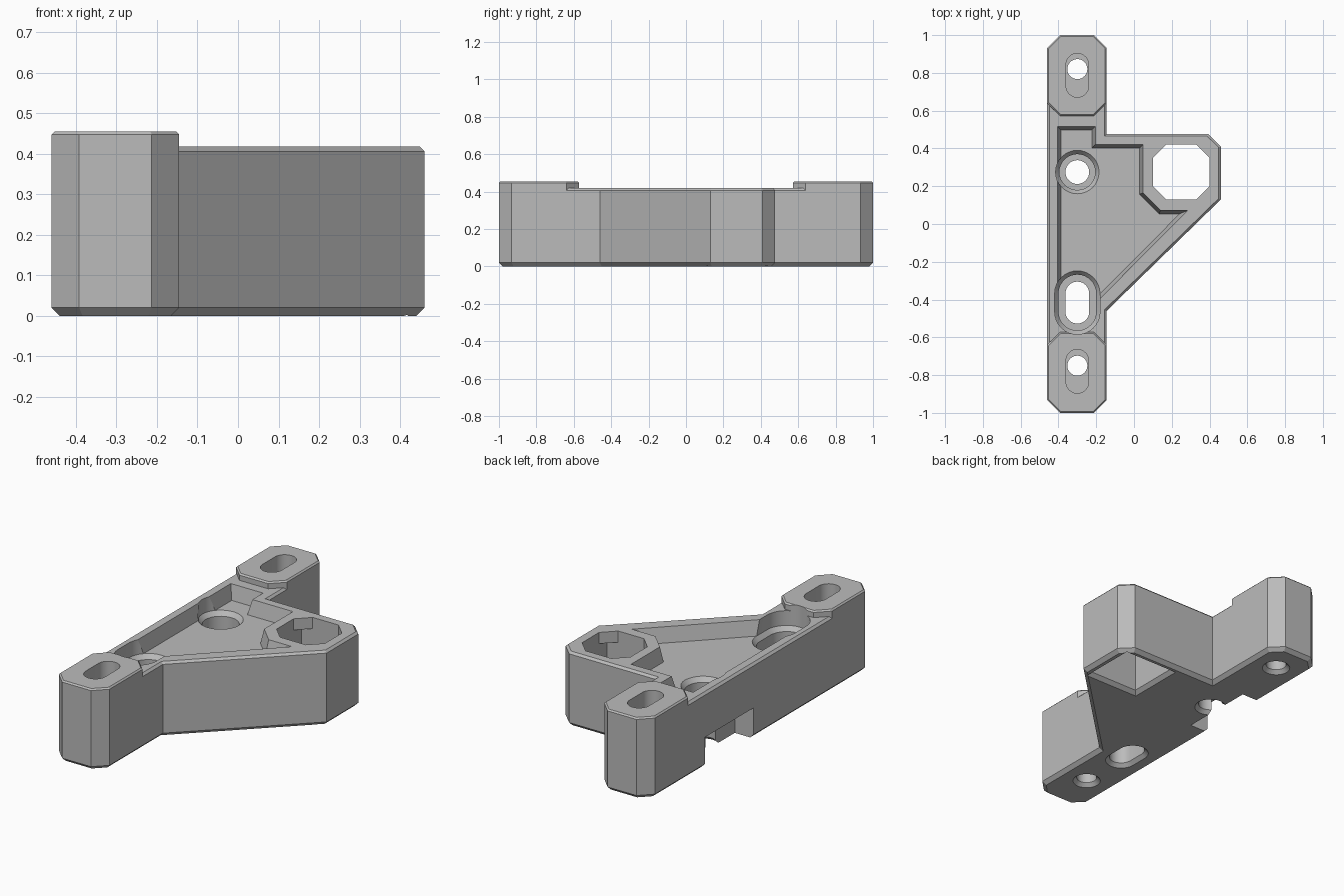
import bpy, bmesh, math
from mathutils import Vector

old = bpy.data.objects.get("Cube")
if old:
    bpy.data.objects.remove(old, do_unlink=True)

grey = bpy.data.materials.new("matte_grey")
grey.use_nodes = True
colour = (0.5, 0.5, 0.5, 1)
grey.diffuse_color = colour
grey.node_tree.nodes["Principled BSDF"].inputs["Base Color"].default_value = colour


def offset(pts, d):
    """Grow (or shrink) a counter-clockwise outline by d with mitred corners."""
    out = []
    for i, p in enumerate(pts):
        a = (p - pts[i - 1]).normalized()
        b = (pts[(i + 1) % len(pts)] - p).normalized()
        na, nb = Vector((a.y, -a.x)), Vector((b.y, -b.x))
        out.append(p + (na + nb) * d / (1 + na.dot(nb)))
    return out


def prism(name, outline, levels):
    """Stack an outline through (height, offset) levels into a closed solid."""
    pts = [Vector(p) for p in outline]
    bm = bmesh.new()
    rings = [[bm.verts.new((p.x, p.y, z)) for p in offset(pts, d)] for z, d in levels]
    n = len(pts)
    for low, high in zip(rings, rings[1:]):
        for i in range(n):
            j = (i + 1) % n
            bm.faces.new((low[i], low[j], high[j], high[i]))
    bm.faces.new(rings[0][::-1])
    bm.faces.new(rings[-1])
    bmesh.ops.recalc_face_normals(bm, faces=bm.faces)
    mesh = bpy.data.meshes.new(name)
    bm.to_mesh(mesh)
    bm.free()
    mesh.materials.append(grey)
    ob = bpy.data.objects.new(name, mesh)
    bpy.context.collection.objects.link(ob)
    return ob


def capsule(y, r, half=0.0, x=-0.3, n=16):
    """Slot outline along y; a circle when half is zero."""
    pts = []
    for k, cy in ((0, y + half), (1, y - half)):
        for i in range(n + (1 if half else 0)):
            t = math.pi * (k + i / n)
            pts.append((x + r * math.cos(t), cy + r * math.sin(t)))
    return pts


def combine(target, tool, operation):
    tool.hide_render = True
    mod = target.modifiers.new("combine", 'BOOLEAN')
    mod.operation, mod.solver, mod.object = operation, 'EXACT', tool
    bpy.context.view_layer.objects.active = target
    bpy.ops.object.modifier_apply(modifier=mod.name)
    bpy.data.objects.remove(tool, do_unlink=True)


def cut(name, outline, levels):
    combine(bracket, prism(name, outline, levels), 'DIFFERENCE')


# Main bracket plate with chamfered top and bottom edges
L, R, C = -0.46, -0.145, 0.068
bracket = prism("bracket_body", [
    (L, -1 + C), (L + C, -1), (R - C, -1), (R, -1 + C), (R, -0.46), (0.46, 0.13),
    (0.46, 0.41), (0.392, 0.477), (R, 0.477), (R, 1 - C), (R - C, 1), (L + C, 1), (L, 1 - C)],
    [(0, -0.02), (0.02, 0), (0.406, 0), (0.418, -0.012)])

# Raised pads on both ends
for side in (1, -1):
    pad = [(L, 0.64), (L + C, 0.572), (R - C, 0.572), (R, 0.64),
           (R, 1 - C), (R - C, 1), (L + C, 1), (L, 1 - C)]
    if side < 0:
        pad = [(x, -y) for x, y in reversed(pad)]
    combine(bracket, prism("end_pad", pad, [(0.37, 0), (0.447, 0), (0.455, -0.008)]), 'UNION')

# Shallow pocket with sloped walls
cut("pocket", [(-0.405, -0.34), (-0.3, -0.42), (-0.205, -0.42), (0.285, 0.072),
               (0.14, 0.072), (0.047, 0.165), (0.047, 0.42), (-0.205, 0.42),
               (-0.205, 0.515), (-0.405, 0.515)],
    [(0.335, -0.018), (0.418, 0), (0.55, 0)])

# Round and slotted screw seats, each with a through hole flared underneath
flare = [(-0.02, 0.04), (0.02, 0), (0.5, 0)]
for y, half, seat in ((0.275, 0, 0.115), (-0.416, 0.048, 0.12)):
    cut("screw_seat", capsule(y, seat, half),
        [(0.2, -0.02), (0.31, -0.02), (0.335, 0), (0.55, 0)])
    cut("screw_hole", capsule(y, 0.063, half), flare)

# Slots in the end pads with a round hole below
for slot_y, hole_y in ((0.787, 0.82), (-0.78, -0.75)):
    cut("end_slot", capsule(slot_y, 0.06, 0.056), [(0.2, 0), (0.55, 0)])
    cut("end_hole", capsule(hole_y, 0.053), flare)

# Square socket, with corner tabs left at the top
x0, x1, y0, y1, k = 0.1, 0.4, 0.13, 0.42, 0.07
cut("socket", [(x0, y0), (x1, y0), (x1, y1), (x0, y1)],
    [(-0.02, 0.04), (0.02, 0), (0.355, 0)])
cut("socket_mouth", [(x0 + k, y0), (x1 - k, y0), (x1, y0 + k), (x1, y1 - k),
                     (x1 - k, y1), (x0 + k, y1), (x0, y1 - k), (x0, y0 + k)],
    [(0.3, 0), (0.55, 0)])

# Notch under the straight side
cut("side_notch", [(-0.6, 0.06), (-0.345, 0.06), (-0.345, 0.49), (-0.6, 0.49)],
    [(-0.1, 0), (0.17, 0)])

# Smooth the round walls, keep the chamfers crisp
bpy.ops.object.select_all(action='DESELECT')
bracket.select_set(True)
bpy.context.view_layer.objects.active = bracket
bpy.ops.object.shade_smooth_by_angle(angle=math.radians(25))
